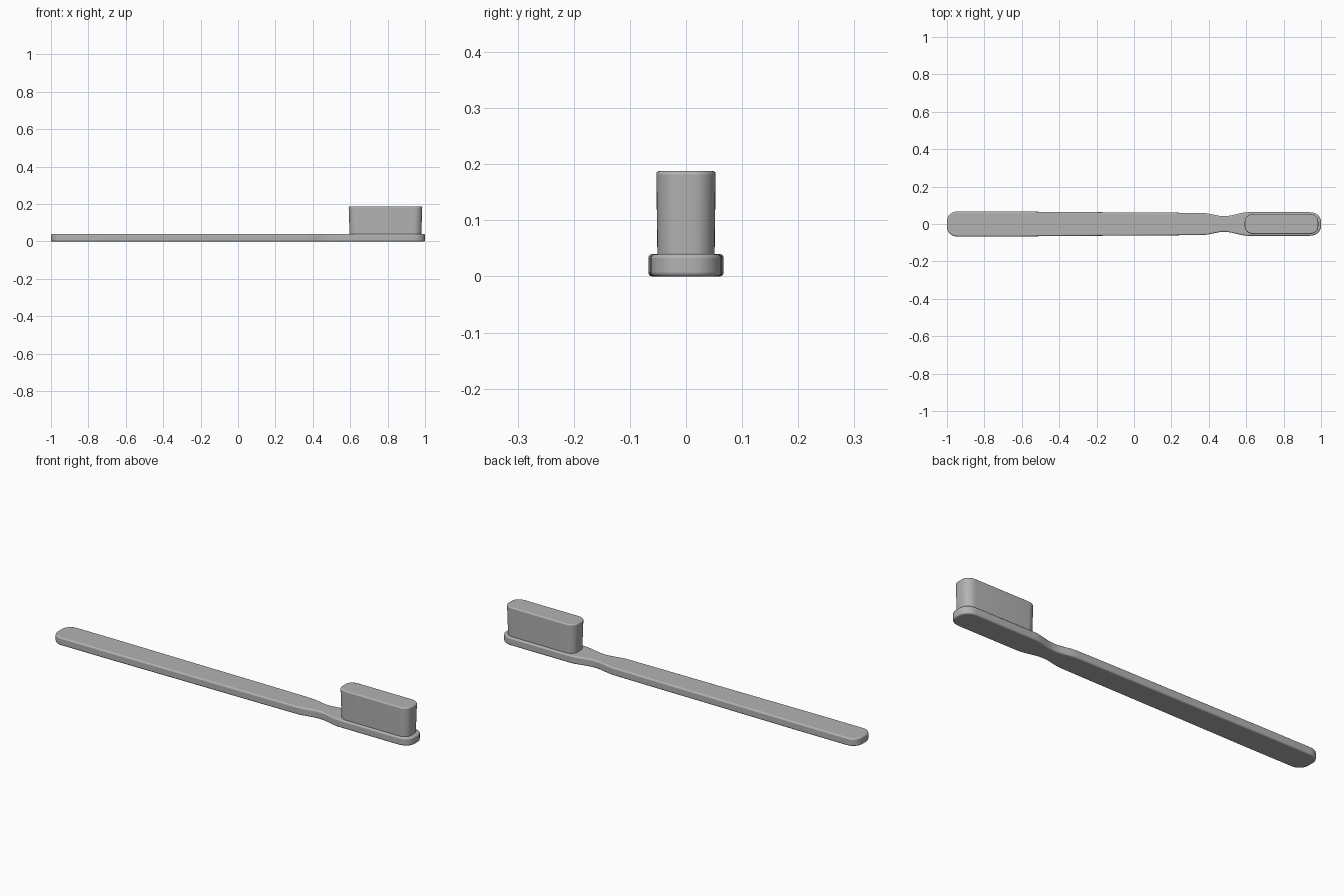
import bpy, bmesh
from math import sin, cos, pi

if "Cube" in bpy.data.objects:
    bpy.data.objects.remove(bpy.data.objects["Cube"])

grey = bpy.data.materials.new("dark_grey")
grey.diffuse_color = (0.45, 0.45, 0.45, 1)
grey.use_nodes = True
grey.node_tree.nodes["Principled BSDF"].inputs["Base Color"].default_value = grey.diffuse_color


def arc(cx, cy, rx, ry, a0, a1, n=8):
    return [(cx + rx * cos(a0 + (a1 - a0) * i / n),
             cy + ry * sin(a0 + (a1 - a0) * i / n)) for i in range(n + 1)]


def mirror_y(half):
    # half outline (y > 0, running -x to +x) -> closed outline
    return half + [(x, -y) for x, y in reversed(half)]


def solid(name, outline, z0, z1, bevel, flare=(0, 0), centre_x=0):
    bm = bmesh.new()
    rings = []
    for z, k in ((z0, 0), (z1, 1)):
        rings.append([bm.verts.new((centre_x + (x - centre_x) * (1 + k * flare[0]),
                                    y * (1 + k * flare[1]), z)) for x, y in outline])
    low, top = rings
    n = len(outline)
    bm.faces.new(low)
    bm.faces.new(top)
    for i in range(n):
        j = (i + 1) % n
        bm.faces.new((low[i], low[j], top[j], top[i]))
    bmesh.ops.recalc_face_normals(bm, faces=bm.faces)
    me = bpy.data.meshes.new(name)
    bm.to_mesh(me)
    bm.free()
    me.materials.append(grey)
    ob = bpy.data.objects.new(name, me)
    bpy.context.collection.objects.link(ob)
    mod = ob.modifiers.new("soft_rims", 'BEVEL')
    mod.width = bevel
    mod.segments = 3
    mod.limit_method = 'ANGLE'
    mod.angle_limit = 1.0
    bpy.ops.object.select_all(action='DESELECT')
    bpy.context.view_layer.objects.active = ob
    ob.select_set(True)
    bpy.ops.object.shade_smooth_by_angle(angle=0.7)
    return ob


# Handle: rounded tail, long taper, pinched neck, rounded head
neck = []
for i in range(17):
    x = 0.36 + 0.25 * i / 16
    end = 0.059 + 0.004 * i / 16
    neck.append((x, end - 0.019 * (0.5 - 0.5 * cos(2 * pi * i / 16))))
half = (arc(-0.945, 0.015, 0.055, 0.052, pi, pi / 2)
        + [(-0.7, 0.067), (-0.2, 0.063), (0.15, 0.061)]
        + neck
        + arc(0.94, 0.012, 0.06, 0.051, pi / 2, 0))
solid("handle", mirror_y(half), 0.0, 0.04, 0.007)

# Bristle block: rounded rectangle flaring slightly towards the top
half = (arc(0.642, 0.013, 0.045, 0.038, pi, pi / 2)
        + arc(0.935, 0.013, 0.045, 0.038, pi / 2, 0))
solid("bristles", mirror_y(half), 0.035, 0.188, 0.006,
      flare=(0.028, 0.04), centre_x=0.787)
